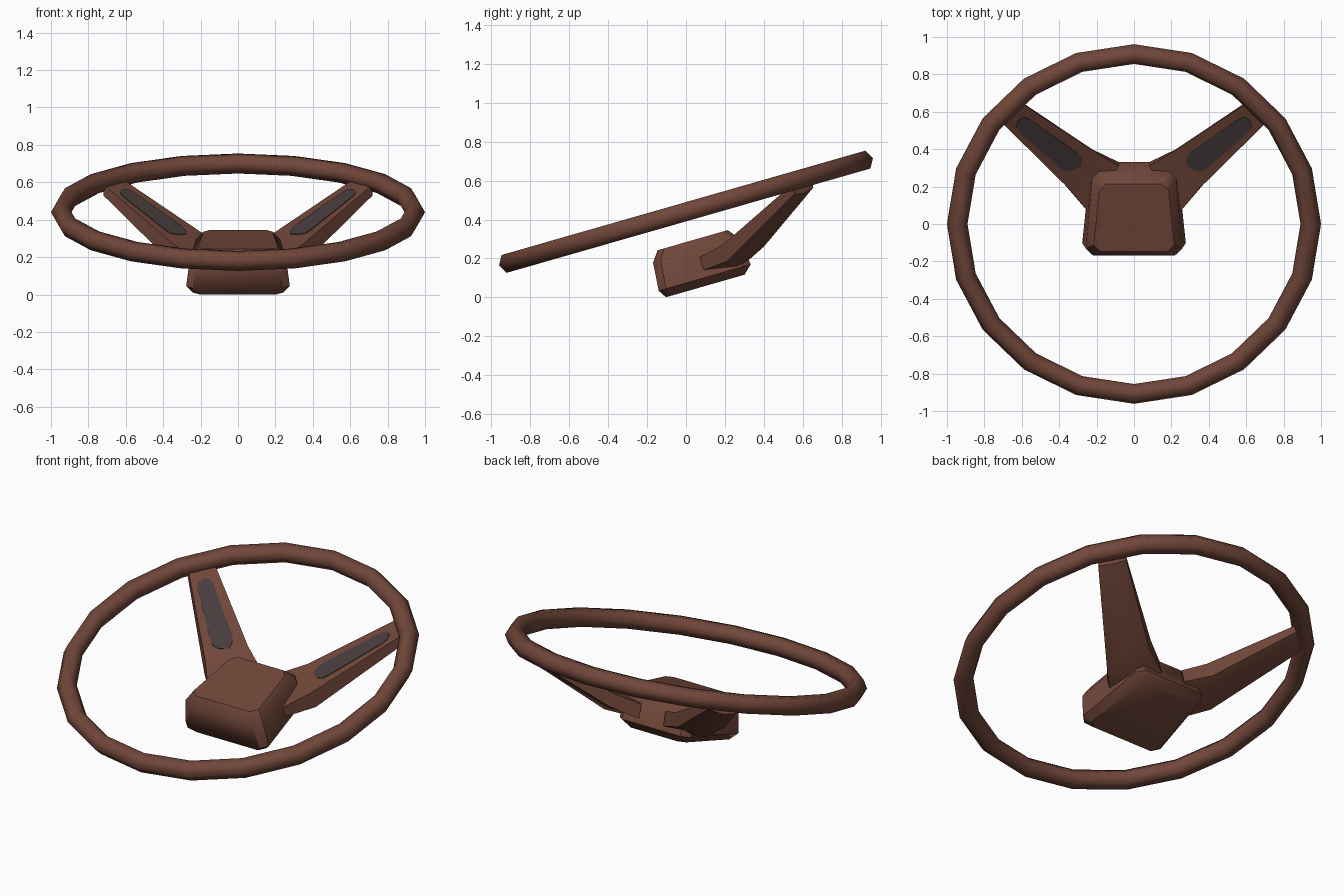
import bpy, bmesh, math
from mathutils import Vector, Matrix

if "Cube" in bpy.data.objects:
    bpy.data.objects.remove(bpy.data.objects["Cube"])

TILT = math.radians(16)
FRAME = Matrix.Translation((0, 0, 0.44)) @ Matrix.Rotation(TILT, 4, 'X')


def material(name, rgb):
    m = bpy.data.materials.new(name)
    m.diffuse_color = (*rgb, 1)
    m.use_nodes = True
    m.node_tree.nodes["Principled BSDF"].inputs["Base Color"].default_value = m.diffuse_color
    return m


BROWN = material("brown leather", (0.165, 0.062, 0.041))
DARK = material("dark grey pad", (0.066, 0.045, 0.046))


def finish(name, bm, mat, angle, mirror=False):
    bmesh.ops.recalc_face_normals(bm, faces=bm.faces)
    me = bpy.data.meshes.new(name)
    bm.to_mesh(me)
    bm.free()
    me.materials.append(mat)
    ob = bpy.data.objects.new(name, me)
    bpy.context.collection.objects.link(ob)
    bpy.ops.object.select_all(action='DESELECT')
    ob.select_set(True)
    bpy.context.view_layer.objects.active = ob
    bpy.ops.object.shade_smooth_by_angle(angle=math.radians(angle))
    if mirror:
        mod = ob.modifiers.new("mirror", 'MIRROR')
        mod.use_mirror_merge = False
    return ob


def loft(rings, closed=False):
    bm = bmesh.new()
    vs = [[bm.verts.new(p) for p in r] for r in rings]
    n = len(vs[0])
    pairs = list(zip(vs, vs[1:])) + ([(vs[-1], vs[0])] if closed else [])
    for a, b in pairs:
        for i in range(n):
            j = (i + 1) % n
            bm.faces.new((a[i], a[j], b[j], b[i]))
    if not closed:
        bm.faces.new(vs[0])
        bm.faces.new(vs[-1])
    return bm


# Rim: 20 segments with a hexagonal section
rings = []
for i in range(20):
    a = math.tau * i / 20
    ring = []
    for k in range(6):
        b = math.tau * k / 6
        r = 0.945 + 0.055 * math.cos(b)
        ring.append(FRAME @ Vector((r * math.cos(a), r * math.sin(a), 0.055 * math.sin(b))))
    rings.append(ring)
finish("rim", loft(rings, True), BROWN, 70)


# Hub: chamfered block, wider at the front
def hub_ring(v, front, back, wf, wb, c):
    half = [(wf - c, front), (wf, front + c), (wb, back - c), (wb - c, back)]
    pts = half + [(-x, y) for x, y in reversed(half)]
    return [FRAME @ Vector((x, y, v)) for x, y in pts]


hub = [hub_ring(-0.394, -0.22, 0.20, 0.24, 0.19, 0.035),
       hub_ring(-0.352, -0.247, 0.245, 0.277, 0.235, 0.04),
       hub_ring(-0.205, -0.235, 0.225, 0.258, 0.225, 0.04),
       hub_ring(-0.15, -0.195, 0.18, 0.215, 0.185, 0.035)]
finish("hub", loft(hub), BROWN, 38)

# Spokes: flat top, rounded underside, bent where they leave the hub
P0 = Vector((0.20, 0.38, 0.335))
P1 = Vector((0.60, 0.645, 0.605))
P2 = Vector((0.715, 0.55, 0.585))
NORMAL = (P2 - P0).cross(P1 - P0).normalized()


def on_top(x, y, lift=0.0):
    z = P0.z - (NORMAL.x * (x - P0.x) + NORMAL.y * (y - P0.y)) / NORMAL.z
    return Vector((x, y, z)) + NORMAL * lift


spoke = [
    [(0.08, 0.31, 0.28), (0.25, 0.07, 0.205), (0.25, 0.09, 0.14), (0.17, 0.22, 0.14), (0.08, 0.33, 0.20)],
    [P0, on_top(0.35, 0.19), (0.37, 0.21, 0.185), (0.32, 0.32, 0.19), (0.225, 0.40, 0.26)],
    [P1, P2, (0.72, 0.555, 0.53), (0.675, 0.61, 0.535), (0.605, 0.655, 0.565)],
]
finish("spokes", loft(spoke), BROWN, 45, True)

# Dark pads laid on the spokes
outline = [(0.28, 0.315), (0.283, 0.355), (0.305, 0.382), (0.56, 0.562), (0.59, 0.572), (0.62, 0.556),
           (0.63, 0.52), (0.615, 0.493), (0.39, 0.298), (0.365, 0.283), (0.33, 0.285)]
pad = [[on_top(x, y, h) for x, y in outline] for h in (-0.002, 0.004)]
finish("spoke_pads", loft(pad), DARK, 30, True)
